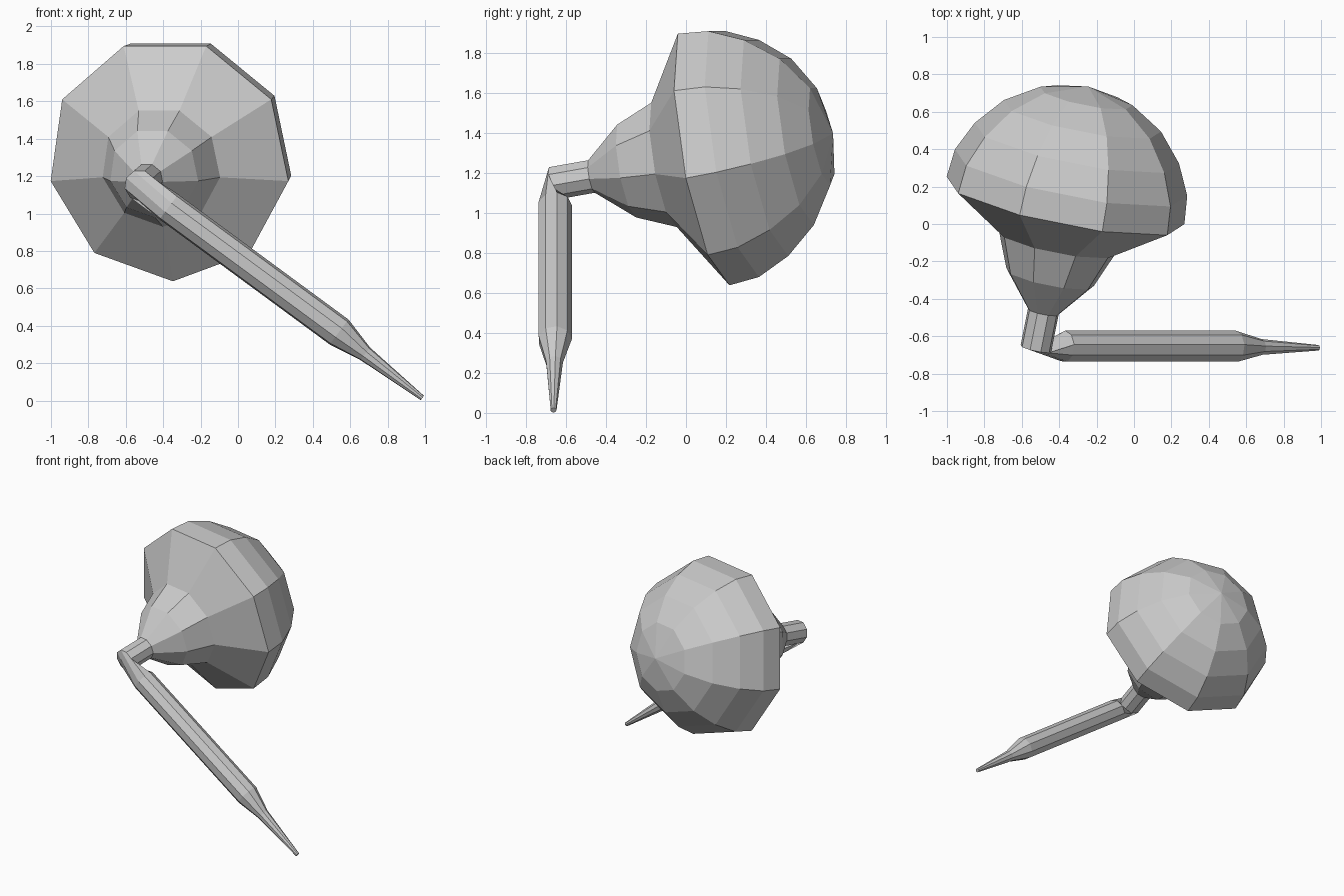
import bpy, bmesh, math
from mathutils import Vector

if "Cube" in bpy.data.objects:
    bpy.data.objects.remove(bpy.data.objects["Cube"])

SIDES = 9
AXIS = Vector((0.2, 1.0, 0.177)).normalized()       # head axis, tilted up and right
CENTRE = Vector((-0.37, 0.107, 1.286))              # centre of the widest rim
DOWN = Vector((0, 0, -1))
U = (DOWN - AXIS * DOWN.dot(AXIS)).normalized()     # one rim corner points down


def ring(centre, normal, radius):
    # Nine-sided ring, carried from the head axis with the least twist
    q = AXIS.rotation_difference(normal)
    u = q @ U
    v = normal.cross(u)
    pts = []
    for i in range(SIDES):
        a = 2 * math.pi * i / SIDES
        pts.append(centre + radius * (math.cos(a) * u + math.sin(a) * v))
    return pts


def loft(name, rings, pole=None, cap_start=False):
    bm = bmesh.new()
    loops = [[bm.verts.new(p) for p in r] for r in rings]
    for a, b in zip(loops, loops[1:]):
        for i in range(SIDES):
            j = (i + 1) % SIDES
            bm.faces.new((a[i], a[j], b[j], b[i]))
    if cap_start:
        bm.faces.new(list(reversed(loops[0])))
    if pole is not None:
        p = bm.verts.new(pole)
        last = loops[-1]
        for i in range(SIDES):
            bm.faces.new((last[i], last[(i + 1) % SIDES], p))
    bmesh.ops.recalc_face_normals(bm, faces=bm.faces[:])
    mesh = bpy.data.meshes.new(name)
    bm.to_mesh(mesh)
    bm.free()
    obj = bpy.data.objects.new(name, mesh)
    bpy.context.collection.objects.link(obj)
    return obj


# Head: neck tube, flared collar, wide rim and dome (distance along axis, radius)
profile = [(-0.80, 0.085), (-0.597, 0.085), (-0.41, 0.243), (-0.215, 0.325),
           (0.0, 0.658), (0.155, 0.643), (0.32, 0.565), (0.475, 0.435), (0.59, 0.255)]
head_rings = [ring(CENTRE + AXIS * s, AXIS, r) for s, r in profile]
loft("domed_head", head_rings, pole=CENTRE + AXIS * 0.65)

# Stem: pointed tip, taper, straight shaft, then a sharp bend into the neck
tip = Vector((0.985, -0.662, 0.014))
top = Vector((-0.37, -0.655, 1.035))
back = (top - tip).normalized()
stem_rings = [ring(tip, back, 0.015),
              ring(Vector((0.68, -0.658, 0.25)), back, 0.043),
              ring(Vector((0.54, -0.655, 0.366)), back, 0.085),
              ring(top, back, 0.085),
              head_rings[0]]
loft("pointed_stem", stem_rings, cap_start=True)
